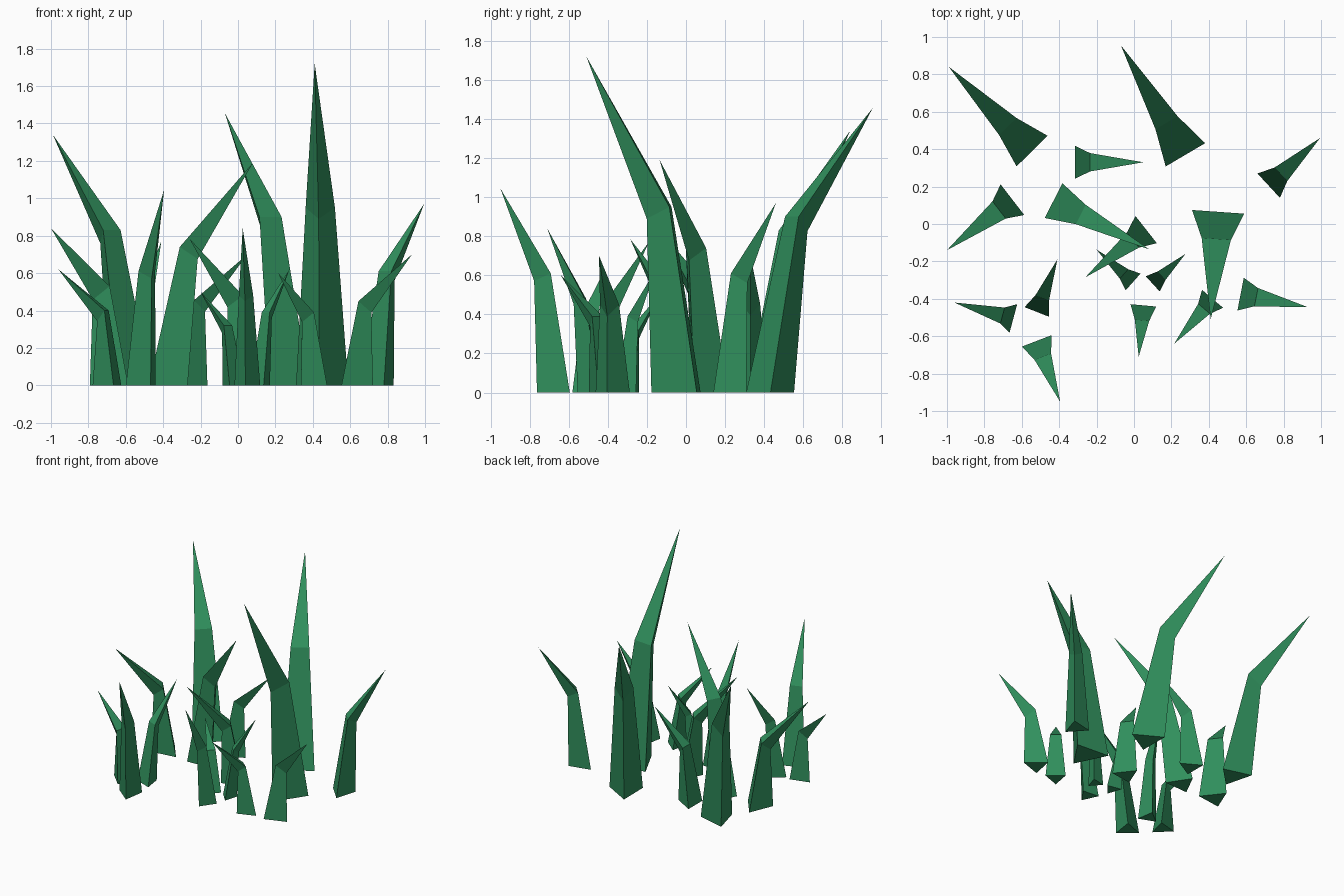
import bpy
import math
from mathutils import Vector

green = bpy.data.materials.new("leaf_green")
green.diffuse_color = (0.03, 0.28, 0.11, 1)

TAPER = 0.56   # knee width relative to base width
H = math.sqrt(3) / 2

# Each blade: back edge midpoint x, y | base width | tip x, y, z | knee shift, knee height
BLADES = [
    (-0.545, 0.39, 0.233, -0.99, 0.84, 1.34, 0.184, 0.83),
    (0.275, 0.37, 0.245, -0.07, 0.955, 1.455, 0.199, 0.90),
    (0.45, 0.065, 0.28, 0.41, -0.51, 1.72, 0.145, 0.95),
    (0.72, 0.205, 0.177, 0.995, 0.46, 0.97, 0.09, 0.61),
    (-0.315, 0.33, 0.175, 0.05, 0.33, 0.70, 0.08, 0.455),
    (-0.65, 0.13, 0.207, -1.0, -0.14, 0.84, 0.09, 0.53),
    (-0.43, 0.125, 0.208, 0.08, -0.135, 1.19, 0.163, 0.74),
    (0.065, -0.03, 0.185, -0.26, -0.285, 0.785, 0.09, 0.48),
    (-0.005, -0.31, 0.12, -0.2, -0.137, 0.50, 0.065, 0.32),
    (0.10, -0.32, 0.11, 0.275, -0.16, 0.62, 0.065, 0.39),
    (-0.52, -0.47, 0.14, -0.41, -0.19, 0.77, 0.08, 0.47),
    (-0.645, -0.505, 0.158, -0.96, -0.42, 0.62, 0.06, 0.40),
    (-0.52, -0.625, 0.17, -0.395, -0.95, 1.045, 0.09, 0.61),
    (0.05, -0.435, 0.138, 0.025, -0.71, 0.84, 0.08, 0.48),
    (0.42, -0.40, 0.148, 0.215, -0.64, 0.60, 0.07, 0.39),
    (0.57, -0.375, 0.178, 0.93, -0.445, 0.70, 0.085, 0.45),
]


def triangle(edge_mid, side, forward, width):
    """Equilateral section: two back corners and one leading ridge corner."""
    return [edge_mid - side * width / 2,
            edge_mid + forward * width * H,
            edge_mid + side * width / 2]


def blade(index, bx, by, width, tx, ty, tz, shift, knee_z):
    root, tip = Vector((bx, by, 0)), Vector((tx, ty, tz))
    lean = Vector((tx - bx, ty - by, 0)).normalized()
    side = Vector((0, 0, 1)).cross(lean)
    knee = root + lean * shift + Vector((0, 0, knee_z))
    # The knee section lies square to the upper half of the blade
    w = width * TAPER
    axis = tip - (knee + lean * w * H / 3)
    forward = side.cross(axis).normalized()
    if forward.dot(lean) < 0:
        forward.negate()
    verts = triangle(root, side, lean, width) + triangle(knee, side, forward, w) + [tip]
    faces = [(0, 1, 2)]
    for i in range(3):
        j = (i + 1) % 3
        faces += [(j, i, i + 3, j + 3), (j + 3, i + 3, 6)]
    mesh = bpy.data.meshes.new(f"grass_blade_{index}")
    mesh.from_pydata(verts, [], faces)
    mesh.materials.append(green)
    obj = bpy.data.objects.new(mesh.name, mesh)
    bpy.context.collection.objects.link(obj)


for n, data in enumerate(BLADES, 1):
    blade(n, *data)
